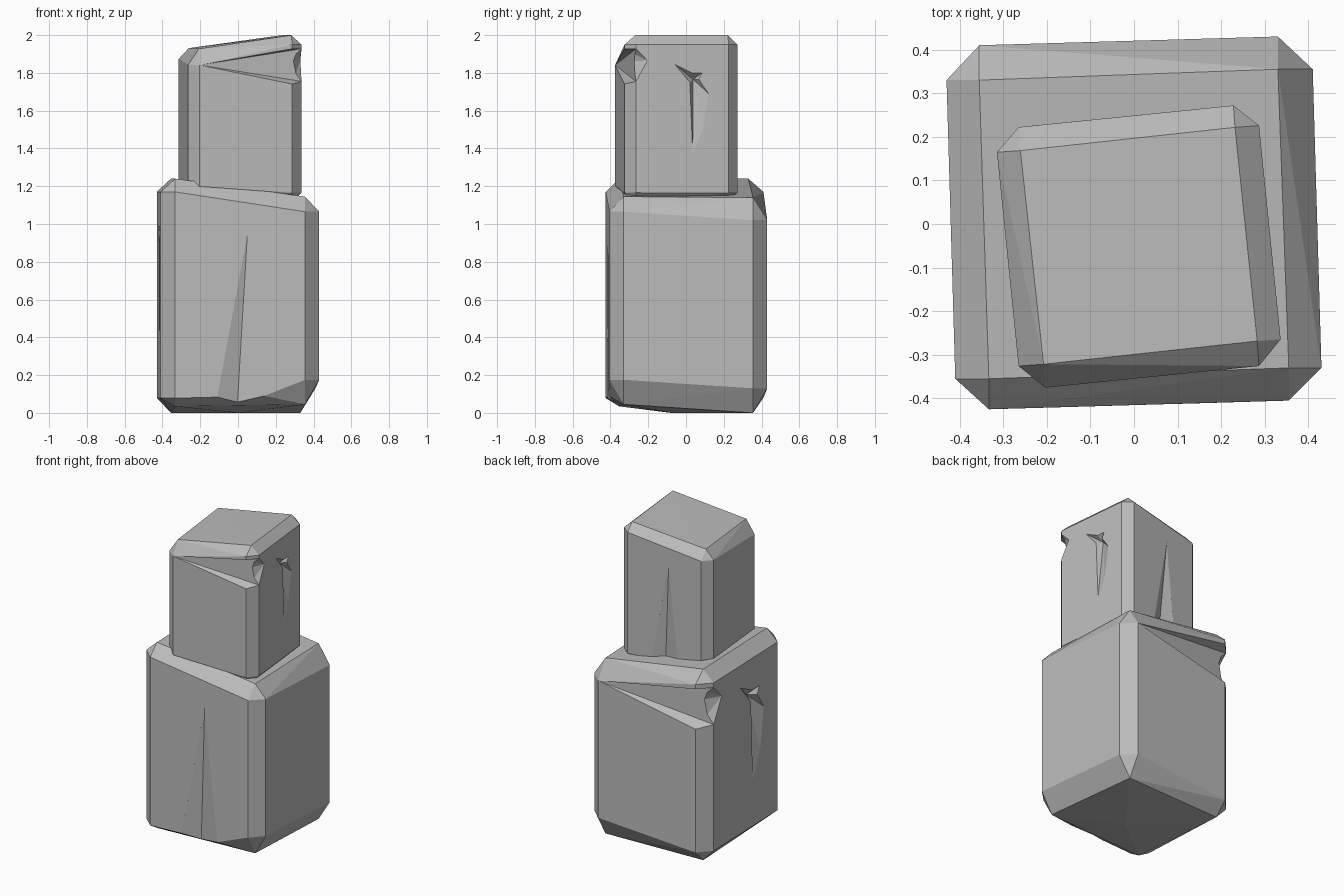
import bpy, bmesh, math
from mathutils import Vector, Matrix

if "Cube" in bpy.data.objects:
    bpy.data.objects.remove(bpy.data.objects["Cube"])

stone = bpy.data.materials.new("stone_grey")
stone.diffuse_color = (0.5, 0.5, 0.5, 1)
stone.use_nodes = True
stone.node_tree.nodes["Principled BSDF"].inputs["Base Color"].default_value = stone.diffuse_color


def make_object(name, bm):
    bmesh.ops.recalc_face_normals(bm, faces=bm.faces)
    mesh = bpy.data.meshes.new(name)
    bm.to_mesh(mesh)
    bm.free()
    mesh.materials.append(stone)
    obj = bpy.data.objects.new(name, mesh)
    bpy.context.collection.objects.link(obj)
    return obj


def hull(name, points):
    """Convex solid around the points."""
    bm = bmesh.new()
    for p in points:
        bm.verts.new(p)
    res = bmesh.ops.convex_hull(bm, input=bm.verts)
    junk = [g for g in res["geom_interior"] if isinstance(g, bmesh.types.BMVert)]
    bmesh.ops.delete(bm, geom=junk, context='VERTS')
    bmesh.ops.dissolve_limit(bm, angle_limit=math.radians(0.6),
                             verts=bm.verts, edges=bm.edges)
    return make_object(name, bm)


def pit(name, rim, bottom, outward):
    """Star-shaped pit: a cone from the rim to the bottom, closed outside."""
    bm = bmesh.new()
    tip = bm.verts.new(bottom)
    inner = [bm.verts.new(p) for p in rim]
    outer = [bm.verts.new(Vector(p) + Vector(outward)) for p in rim]
    n = len(rim)
    for i in range(n):
        j = (i + 1) % n
        bm.faces.new((tip, inner[i], inner[j]))
        bm.faces.new((inner[i], outer[i], outer[j], inner[j]))
    bm.faces.new(outer)
    return make_object(name, bm)


# Chamfered block: x-side point, y-side point, side bottom/top z, cap bottom/top z
corners = [
    ((-0.41, -0.355), (-0.333, -0.425), 0.078, 1.17, 0.035, 1.24),
    ((0.43, -0.33), (0.355, -0.405), 0.175, 1.065, 0.045, 1.145),
    ((0.41, 0.355), (0.33, 0.43), 0.13, 1.02, 0.0, 1.14),
    ((-0.43, 0.33), (-0.355, 0.41), 0.08, 1.17, 0.0, 1.24),
]
pts = [(0.0, -0.08, 0.0), (0.14, -0.4115, 0.09)]
for (xs, ys, sb, st, cb, ct) in corners:
    for b, t in ((sb, st),):
        pts += [(*xs, b), (*xs, t), (*ys, b), (*ys, t)]
    pts += [(ys[0], xs[1], cb), (ys[0], xs[1], ct)]
lower = hull("lower_stone", pts)

# Long gouge rising from the foot of the front
apex, left, right = (0.05, 0.95), (-0.134, -0.05), (0.153, -0.05)
gouge = [(x, -0.425 + 0.0291 * (x + 0.333), z) for x, z in (apex, left, right)]
gouge += [(x, -0.6, z) for x, z in (apex, left, right)]
cutters = [hull("gouge_cutter", gouge + [(-0.009, -0.367, -0.05)])]

# Chipped corner high on the back left
shared = [(-0.355, 0.41, 0.88), (-0.43, 0.33, 0.90), (-0.355, 0.41, 1.14),
          (-0.43, 0.33, 1.14), (-0.365, 0.345, 1.05)]
cutters.append(hull("back_chip_cutter", shared + [
    (0.33, 0.43, 1.02), (-0.152, 0.395, 1.053), (-0.5, 0.6, 1.05)]))
cutters.append(hull("side_chip_cutter", shared + [
    (-0.4275, 0.245, 1.053), (-0.6, 0.5, 1.05)]))

# Branching crack on the left side
rim = [(0.043, 1.025), (-0.082, 0.963), (-0.159, 0.963), (-0.135, 0.914),
       (-0.207, 0.81), (-0.166, 0.545), (-0.089, 0.371), (-0.068, 0.893)]
rim = [(-0.41 - 0.0292 * (y + 0.355), y, z) for y, z in rim]
cutters.append(pit("crack_cutter", rim, (-0.365, -0.096, 0.914), (-0.1, 0, 0)))

# Carve the block, then drop the cutters
for c in cutters:
    mod = lower.modifiers.new(c.name, 'BOOLEAN')
    mod.operation = 'DIFFERENCE'
    mod.solver = 'EXACT'
    mod.object = c
deps = bpy.context.evaluated_depsgraph_get()
carved = bpy.data.meshes.new_from_object(lower.evaluated_get(deps))
lower.modifiers.clear()
lower.data = carved
for c in cutters:
    bpy.data.objects.remove(c)

# Smaller copy, turned around and stacked on top
upper = bpy.data.objects.new("upper_stone", carved.copy())
bpy.context.collection.objects.link(upper)
upper.data.transform(Matrix.Translation((0.011, -0.05, 1.108))
                     @ Matrix.Rotation(math.radians(184.1), 4, 'Z')
                     @ Matrix.Scale(0.719, 4))
